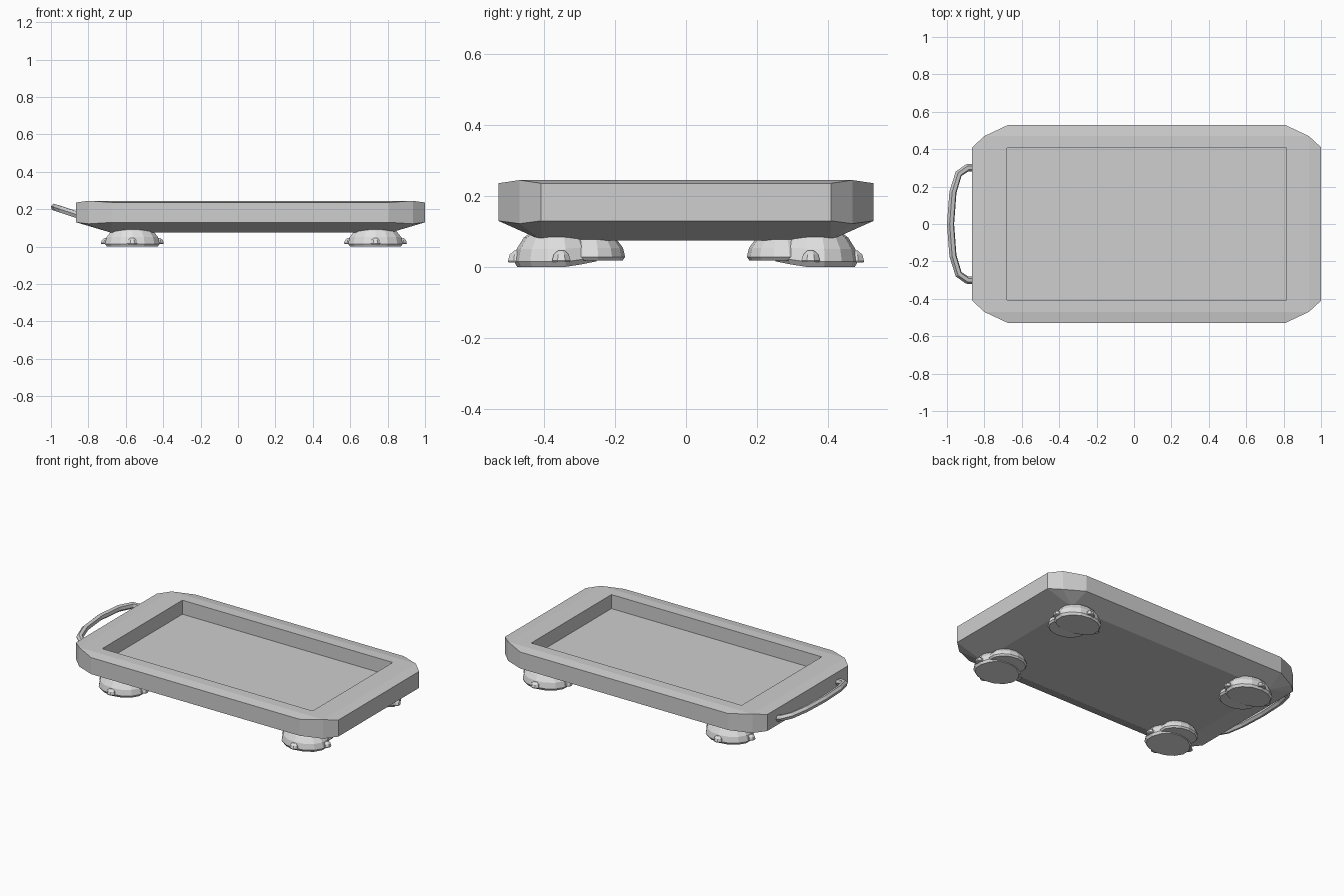
import bpy, bmesh, math

if "Cube" in bpy.data.objects:
    bpy.data.objects.remove(bpy.data.objects["Cube"])

def material(name, v):
    m = bpy.data.materials.new(name)
    m.diffuse_color = (v, v, v, 1)
    m.use_nodes = True
    m.node_tree.nodes["Principled BSDF"].inputs["Base Color"].default_value = m.diffuse_color
    return m

BODY = material("mid grey", 0.62)
FOOT = material("light grey", 0.75)

def finish(bm, name, mat):
    bmesh.ops.recalc_face_normals(bm, faces=bm.faces[:])
    me = bpy.data.meshes.new(name)
    bm.to_mesh(me)
    bm.free()
    me.materials.append(mat)
    ob = bpy.data.objects.new(name, me)
    bpy.context.collection.objects.link(ob)
    return ob

CX = 0.0675  # middle of the tray along x

def rect(bm, hx, hy, z):
    return [bm.verts.new((CX + sx * hx, sy * hy, z))
            for sx, sy in ((-1, -1), (1, -1), (1, 1), (-1, 1))]

# Tray: chamfered outline, recessed top, sloped underside
bm = bmesh.new()

def outline(z_mid, z_edge):
    end = [(0.9325, 0.41, z_edge), (0.8675, 0.47, z_mid), (0.74, 0.53, z_edge)]
    vs = []
    for sx, sy in ((-1, -1), (1, -1), (1, 1), (-1, 1)):
        pts = end if sx * sy > 0 else end[::-1]
        vs += [bm.verts.new((CX + sx * x, sy * y, z)) for x, y, z in pts]
    return vs

top = outline(0.245, 0.236)
low = outline(0.122, 0.13)
rim = rect(bm, 0.7475, 0.407, 0.245)
floor = rect(bm, 0.7475, 0.407, 0.155)
base = rect(bm, 0.7475, 0.407, 0.075)
for i in range(12):
    j = (i + 1) % 12
    bm.faces.new((low[i], low[j], top[j], top[i]))
for k in range(4):
    n = (k + 1) % 4
    m0, b0, a1, m1 = (3 * k + 1) % 12, (3 * k + 2) % 12, (3 * k + 3) % 12, (3 * k + 4) % 12
    bm.faces.new((top[m0], top[b0], top[a1], top[m1]))    # sloped top edge
    bm.faces.new((top[m0], top[m1], rim[n], rim[k]))      # flat rim
    bm.faces.new((rim[k], rim[n], floor[n], floor[k]))    # recess wall
    bm.faces.new((low[b0], low[a1], base[n], base[k]))    # underside slope
    bm.faces.new((low[m0], low[b0], base[k]))
    bm.faces.new((low[a1], low[m1], base[n]))
bm.faces.new(floor)
bm.faces.new(base)
finish(bm, "tray", BODY)

# Feet: main dome, inner lobe and three small nubs
def dome(bm, cx, cy, z0, rx, ry, h, n=14, steps=4, tilt=0.0):
    prof = [(0.93, 0.0)]
    prof += [(math.cos(a), 0.12 + 0.88 * math.sin(a))
             for a in (i * math.pi / 2 / (steps + 0.6) for i in range(steps + 1))]
    prev = None
    for r, t in prof:
        ring = []
        for i in range(n):
            a = 2 * math.pi * (i + 0.5) / n
            y = cy + ry * r * math.sin(a)
            lift = max(0.0, y + 0.33) * tilt * (1 - t)
            ring.append(bm.verts.new((cx + rx * r * math.cos(a), y, z0 + h * t + lift)))
        if prev is None:
            bm.faces.new(ring)
        else:
            for i in range(n):
                j = (i + 1) % n
                bm.faces.new((prev[i], prev[j], ring[j], ring[i]))
        prev = ring
    bm.faces.new(prev)

for side, sy in (("front", 1), ("back", -1)):
    for end, x in (("left", -0.565), ("right", 0.735)):
        bm = bmesh.new()
        dome(bm, 0, -0.365, 0.0, 0.15, 0.12, 0.122, tilt=0.2)
        dome(bm, 0, -0.27, 0.018, 0.125, 0.098, 0.085)
        dome(bm, 0, -0.475, 0.012, 0.03, 0.03, 0.036, 8, 2)
        for sx in (-1, 1):
            dome(bm, sx * 0.14, -0.352, 0.014, 0.03, 0.028, 0.034, 8, 2)
        for v in bm.verts:
            v.co.x += x
            v.co.y *= sy
        finish(bm, side + "_" + end + "_foot", FOOT)

# Handle: low-poly bowed tube rising outwards
half = [(-0.845, 0.303), (-0.892, 0.3), (-0.938, 0.268), (-0.968, 0.17)]
path = half + [(-0.981, 0.0)] + [(x, -y) for x, y in reversed(half)]
cu = bpy.data.curves.new("handle", 'CURVE')
cu.dimensions = '3D'
cu.bevel_depth = 0.02
cu.bevel_resolution = 1
cu.use_fill_caps = True
sp = cu.splines.new('POLY')
sp.use_smooth = False
sp.points.add(len(path) - 1)
for p, (x, y) in zip(sp.points, path):
    p.co = (x, y, 0.172 + (-0.865 - x) * 0.33, 1)
cu.materials.append(BODY)
bpy.context.collection.objects.link(bpy.data.objects.new("handle", cu))
